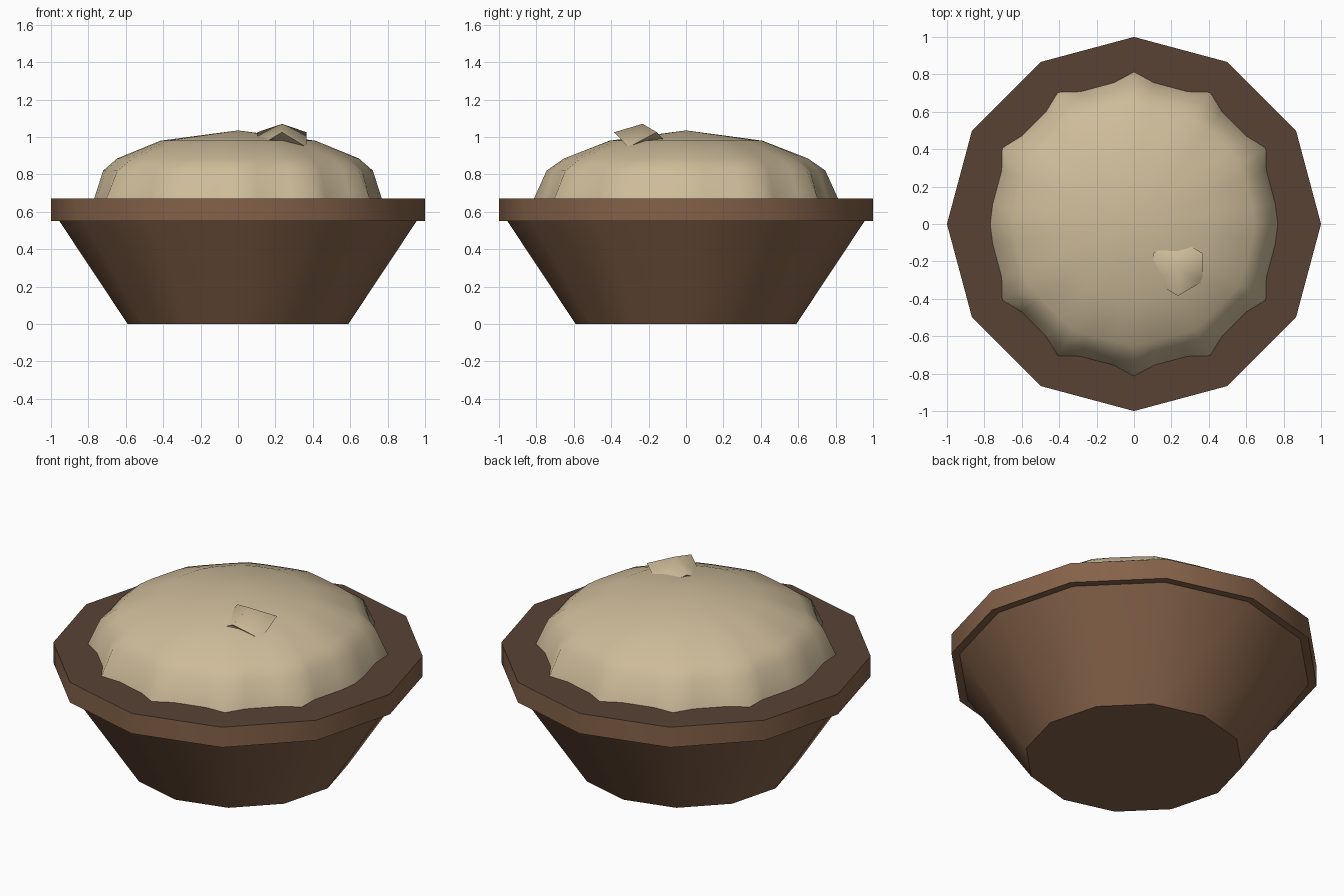
import bpy, bmesh, math

if "Cube" in bpy.data.objects:
    bpy.data.objects.remove(bpy.data.objects["Cube"])


def material(name, rgb):
    m = bpy.data.materials.new(name)
    lin = [(c / 255 / 12.92) if c < 10 else ((c / 255 + 0.055) / 1.055) ** 2.4 for c in rgb]
    m.diffuse_color = (*lin, 1)
    m.use_nodes = True
    m.node_tree.nodes["Principled BSDF"].inputs["Base Color"].default_value = m.diffuse_color
    return m


wood = material("brown wood", (133, 98, 73))
dark = material("dark brown", (88, 66, 53))
cream = material("cream filling", (206, 188, 154))


def loft(name, rings, mats, smooth_angle, cap_bottom=True, apex=None, low_apex=None):
    """Join rings of points with quads, closing the ends with caps or tips."""
    bm = bmesh.new()
    rows = [[bm.verts.new(p) for p in ring] for ring in rings]
    n = len(rows[0])
    for a, b in zip(rows, rows[1:]):
        for i in range(n):
            j = (i + 1) % n
            bm.faces.new((a[i], a[j], b[j], b[i]))
    if apex:
        tip = bm.verts.new(apex)
        for i in range(n):
            bm.faces.new((rows[-1][i], rows[-1][(i + 1) % n], tip))
    else:
        bm.faces.new(rows[-1])
    if low_apex:
        tip = bm.verts.new(low_apex)
        for i in range(n):
            bm.faces.new((rows[0][(i + 1) % n], rows[0][i], tip))
    elif cap_bottom:
        bm.faces.new(rows[0][::-1])
    bmesh.ops.recalc_face_normals(bm, faces=bm.faces)
    me = bpy.data.meshes.new(name)
    bm.to_mesh(me)
    bm.free()
    for m in mats:
        me.materials.append(m)
    ob = bpy.data.objects.new(name, me)
    bpy.context.collection.objects.link(ob)
    bpy.ops.object.select_all(action='DESELECT')
    ob.select_set(True)
    bpy.context.view_layer.objects.active = ob
    bpy.ops.object.shade_smooth_by_angle(angle=math.radians(smooth_angle))
    return ob


def polar(r, deg, z, cx=0, cy=0):
    a = math.radians(deg)
    return (cx + r * math.cos(a), cy + r * math.sin(a), z)


def circle(r, z, n=12):
    return [polar(r, 360 * i / n, z) for i in range(n)]


# Tapered bowl and its overhanging rim, with a darker top surface
loft("bowl", [circle(0.59, 0), circle(0.955, 0.55)], [wood], 35)
rim = loft("rim", [circle(1, 0.55), circle(1, 0.67)], [wood, dark], 35)
for f in rim.data.polygons:
    if f.normal.z > 0.9:
        f.material_index = 1

# Domed filling: twelve ridges that stand out towards the rim
profile = [(0.62, 0.785, 0.05), (0.67, 0.763, 0.05), (0.82, 0.715, 0.03),
           (0.885, 0.64, 0.012), (0.98, 0.408, 0)]
dome_rings = []
for z, r, bulge in profile:
    ring = []
    for k in range(12):
        ridge = 0.006 if k % 6 == 0 else bulge
        ring += [polar(r, 30 * k - 8, z), polar(r + ridge, 30 * k, z), polar(r, 30 * k + 8, z)]
    dome_rings.append(ring)
loft("filling", dome_rings, [cream], 50, cap_bottom=False, apex=(0, 0, 1.035))

# Small faceted lump on top
lump = [polar(0.152, 60 * i - 30, 1.025 if i % 2 else 0.945, 0.235, -0.232) for i in range(6)]
loft("lump", [lump], [cream], 75, cap_bottom=False,
     apex=(0.235, -0.232, 1.07), low_apex=(0.235, -0.232, 0.9))
